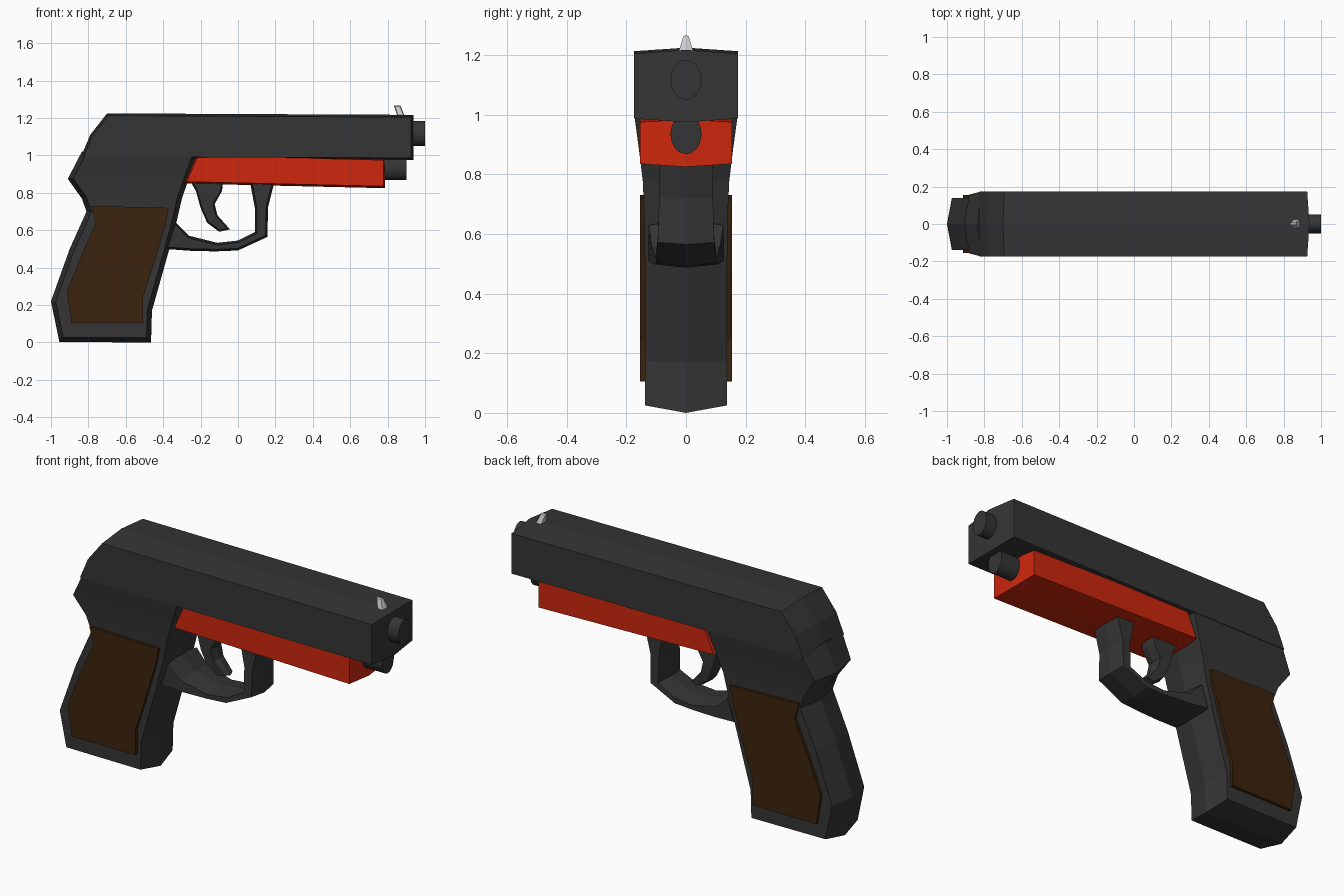
import bpy, bmesh, math
from mathutils import Vector

if "Cube" in bpy.data.objects:
    bpy.data.objects.remove(bpy.data.objects["Cube"])


def material(name, rgb):
    m = bpy.data.materials.new(name)
    m.diffuse_color = (*rgb, 1)
    m.use_nodes = True
    m.node_tree.nodes["Principled BSDF"].inputs["Base Color"].default_value = m.diffuse_color
    return m


DARK = material("dark_metal", (0.036, 0.036, 0.036))
RED = material("red_plastic", (0.62, 0.02, 0.004))
WOOD = material("brown_wood", (0.045, 0.017, 0.004))


def inset(poly, d):
    """Mitred inward offset of a closed 2D outline."""
    n = len(poly)
    area = sum(poly[i].cross(poly[(i + 1) % n]) for i in range(n))
    s = 1 if area > 0 else -1
    out = []
    for i, p in enumerate(poly):
        a = (p - poly[i - 1]).normalized()
        b = (poly[(i + 1) % n] - p).normalized()
        na, nb = Vector((-a.y, a.x)) * s, Vector((-b.y, b.x)) * s
        out.append(p + (na + nb) * d / max(1 + na.dot(nb), 0.5))
    return out


def ribbed(name, ribs, bulge, mat):
    """Solid from ribs (ax, az, bx, bz, half width); its rim has a centre ridge."""
    n = len(ribs)
    outline = [Vector(r[0:2]) for r in ribs] + [Vector(r[2:4]) for r in reversed(ribs)]
    widths = [r[4] for r in ribs] + [r[4] for r in reversed(ribs)]
    side = inset(outline, bulge)
    bm = bmesh.new()
    ridge = [bm.verts.new((p.x, 0, p.y)) for p in outline]
    for s in (-1, 1):
        edge = [bm.verts.new((p.x, s * w, p.y)) for p, w in zip(side, widths)]
        for i in range(2 * n):
            j = (i + 1) % (2 * n)
            bm.faces.new((ridge[i], ridge[j], edge[j], edge[i]))
        for i in range(n - 1):
            bm.faces.new((edge[i], edge[i + 1], edge[2 * n - 2 - i], edge[2 * n - 1 - i]))
    bmesh.ops.recalc_face_normals(bm, faces=bm.faces)
    me = bpy.data.meshes.new(name)
    bm.to_mesh(me)
    bm.free()
    if mat:
        me.materials.append(mat)
    ob = bpy.data.objects.new(name, me)
    bpy.context.collection.objects.link(ob)
    return ob


def tube(name, x0, x1, z):
    bpy.ops.mesh.primitive_cylinder_add(vertices=20, radius=1, depth=x1 - x0,
                                        location=((x0 + x1) / 2, 0, z),
                                        rotation=(0, math.pi / 2, 0))
    ob = bpy.context.object
    ob.name = name
    ob.scale = (0.067, 0.052, 1)
    ob.data.materials.append(DARK)
    bpy.ops.object.shade_smooth_by_angle(angle=math.radians(30))


# Grip and rear frame, ribs from the base upward
ribbed("frame", [(-.955, .003, -.465, 0, .138), (-1, .22, -.46, .17, .138),
                 (-.9, .5, -.37, .49, .138), (-.81, .70, -.325, .66, .14),
                 (-.835, .77, -.30, .77, .145), (-.91, .875, -.265, .87, .157),
                 (-.835, 1.02, -.21, 1.02, .173)], .025, DARK)

# Slide
ribbed("slide", [(-.845, .98, -.79, 1.11, .175), (-.70, .98, -.70, 1.225, .175),
                 (.938, .975, .938, 1.217, .175)], .012, DARK)

# Red rail under the slide
ribbed("rail", [(-.29, .85, -.22, 1.01, .155), (.787, .825, .787, .985, .155)], .01, RED)

# Wooden grip panels on both sides
ribbed("grip_panels", [(-.89, .105, -.508, .105, .155), (-.915, .27, -.508, .24, .155),
                       (-.84, .46, -.435, .47, .155), (-.76, .64, -.385, .64, .155),
                       (-.785, .73, -.37, .72, .155)], 0, WOOD)

# Trigger guard, from the front arm round to the grip
ribbed("trigger_guard", [(.2, .88, .06, .88, .09), (.16, .72, .09, .72, .09),
                         (.158, .565, .09, .59, .095), (0, .492, 0, .545, .1),
                         (-.12, .487, -.11, .533, .105), (-.25, .49, -.26, .57, .115),
                         (-.39, .5, -.34, .65, .125)], .011, DARK)

# Trigger
ribbed("trigger", [(-.265, .88, -.08, .88, .045), (-.225, .81, -.085, .81, .045),
                   (-.2, .72, -.125, .74, .045), (-.165, .64, -.11, .68, .042),
                   (-.1, .592, -.043, .605, .035)], .008, DARK)

# Muzzle and guide rod
tube("muzzle", .85, 1.0, 1.117)
tube("guide_rod", .7, .9, .935)

# Front sight
ribbed("front_sight", [(.855, 1.2, .895, 1.2, .027), (.834, 1.267, .868, 1.267, .009)], .004, None)
